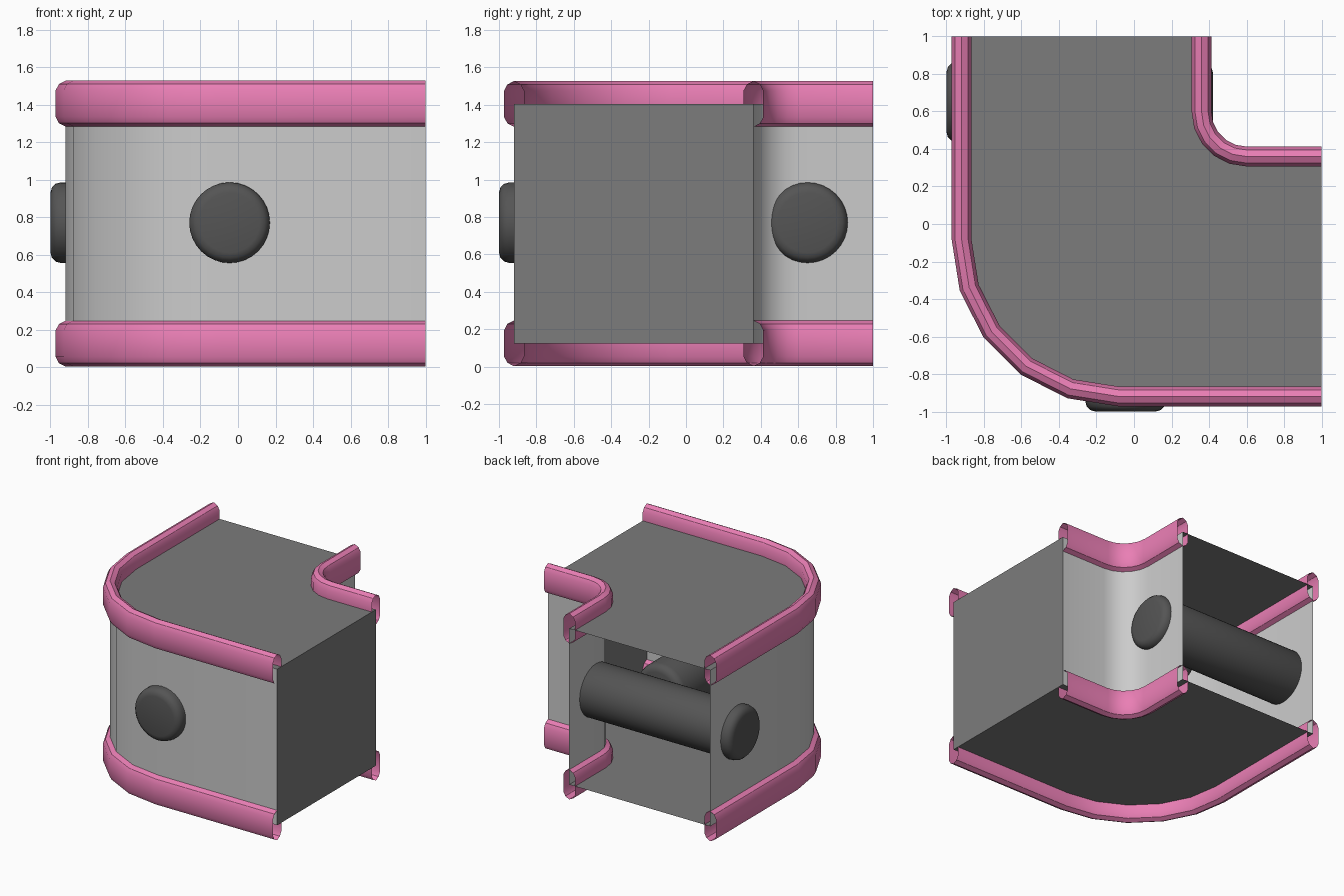
import bpy, bmesh
from math import sin, cos, pi, radians

if "Cube" in bpy.data.objects:
    bpy.data.objects.remove(bpy.data.objects["Cube"])

LOW, HIGH = 0.125, 1.405          # floor and ceiling heights
OUTER, INNER = (-0.08, 0.84), (0.6, 0.24)   # bend centre, bend radius


def mat(name, r, g, b):
    m = bpy.data.materials.new(name)
    m.diffuse_color = (r, g, b, 1)
    m.use_nodes = True
    m.node_tree.nodes["Principled BSDF"].inputs["Base Color"].default_value = m.diffuse_color
    return m


light = mat("light_grey", 0.6, 0.6, 0.6)
mid = mat("mid_grey", 0.2, 0.2, 0.2)
dark = mat("dark_grey", 0.09, 0.09, 0.09)
pink = mat("pink", 0.82, 0.21, 0.46)


def path(bend, offset=0.0, n=5):
    """Straight, quarter bend, straight: from the x end to the y end."""
    c, r = bend[0], bend[1] + offset
    arc = [(c - r * sin(i * pi / 2 / n), c - r * cos(i * pi / 2 / n)) for i in range(n + 1)]
    return [(1, c - r)] + arc + [(c - r, 1)]


def loft(name, rows, material, wrap=False, caps=False, angle=30):
    """Skin a list of equal point rows with quads."""
    bm = bmesh.new()
    vs = [[bm.verts.new(p) for p in row] for row in rows]
    n = len(rows[0])
    for a, b in zip(vs, vs[1:]):
        for j in range(n if wrap else n - 1):
            k = (j + 1) % n
            bm.faces.new((a[j], a[k], b[k], b[j]))
    if caps:
        bm.faces.new(vs[0])
        bm.faces.new(vs[-1])
    bmesh.ops.recalc_face_normals(bm, faces=bm.faces)
    me = bpy.data.meshes.new(name)
    bm.to_mesh(me)
    bm.free()
    me.shade_smooth()
    me.set_sharp_from_angle(angle=radians(angle))
    me.materials.append(material)
    ob = bpy.data.objects.new(name, me)
    bpy.context.collection.objects.link(ob)
    return ob


# Thin curved walls
for name, bend in (("outer_wall", OUTER), ("inner_wall", INNER)):
    loft(name, [[(x, y, z) for x, y in path(bend)] for z in (LOW, HIGH)], light)

# Floor and ceiling sheets span between the two walls
for name, z in (("floor", LOW), ("ceiling", HIGH)):
    loft(name, [[(x, y, z) for x, y in path(b)] for b in (OUTER, INNER)], mid)

# Closed end on the right; the back end stays open
loft("end_panel", [[(1, -0.92, z), (1, 0.36, z)] for z in (LOW, HIGH)], mid)

# Hollow rails with an elongated ten-sided... profile, mirrored from one quarter
quarter = [(0.053, 0.07), (0.035, 0.104), (0, 0.122)]
half = quarter + [(-d, h) for d, h in quarter[-2::-1]]
profile = half + [(-d, -h) for d, h in half]
for side, bend in (("outer", OUTER), ("inner", INNER)):
    for level, z in (("lower", LOW), ("upper", HIGH)):
        strips = [[(x, y, z + h) for x, y in path(bend, d)] for d, h in profile]
        rings = list(zip(*strips))
        loft(f"{level}_{side}_rail", rings, pink, wrap=True)

# Round rods with softened ends
R, B = 0.215, 0.055
end = [(R - B + B * sin(a), -1 + B * (1 - cos(a))) for a in (0, pi / 6, pi / 3, pi / 2)]
lathe = end + [(r, -0.58 - t) for r, t in reversed(end)]
turns = [i * 2 * pi / 32 for i in range(32)]
loft("cross_rod", [[(t, 0.65 + r * cos(a), 0.77 + r * sin(a)) for a in turns] for r, t in lathe],
     dark, wrap=True, caps=True, angle=40)
loft("long_rod", [[(-0.045 + r * cos(a), t, 0.77 + r * sin(a)) for a in turns] for r, t in lathe],
     dark, wrap=True, caps=True, angle=40)
